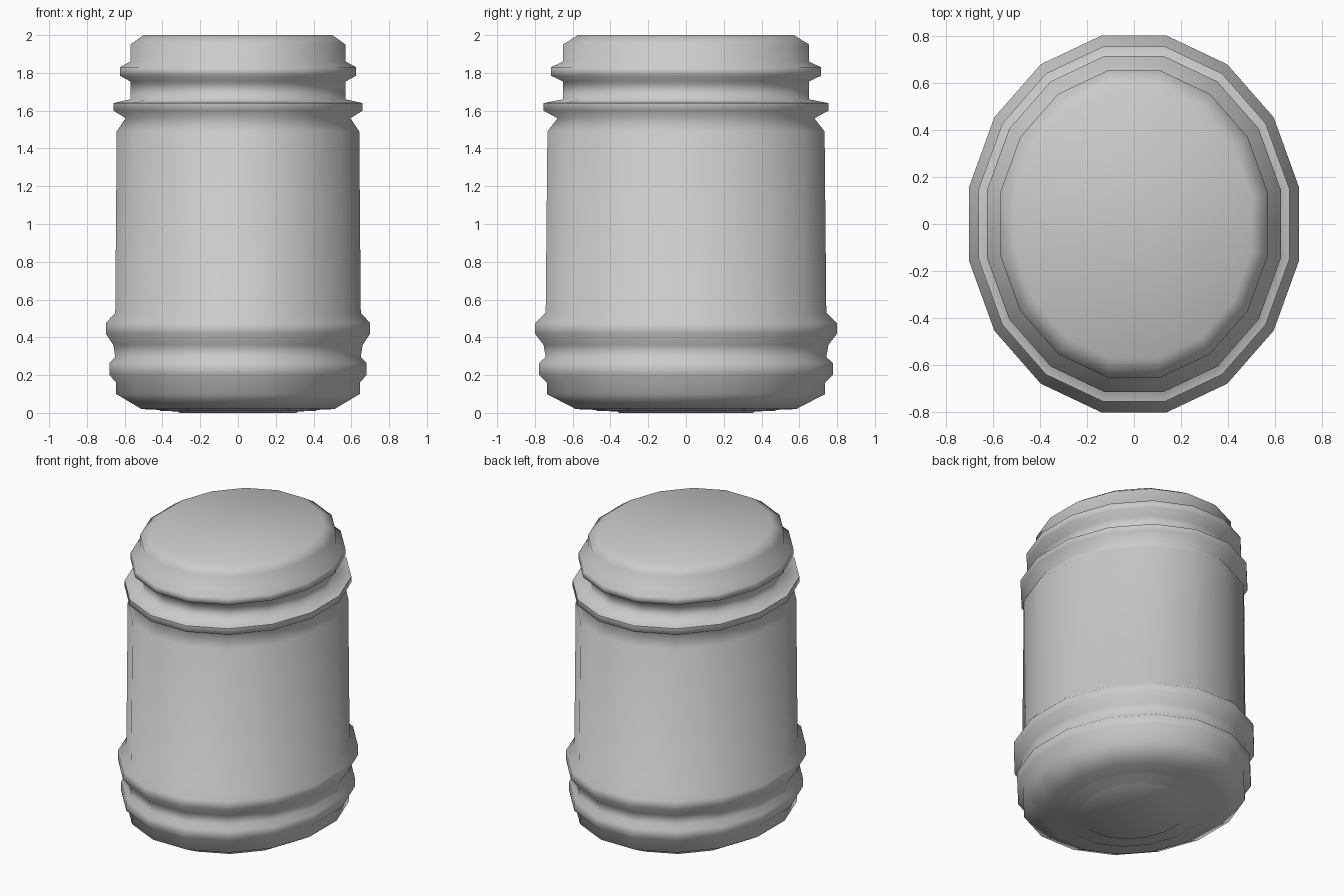
import bpy, bmesh, math

if "Cube" in bpy.data.objects:
    bpy.data.objects.remove(bpy.data.objects["Cube"])

SIDES = 16
HALF = math.pi / SIDES
Y_SCALE = 0.80 / 0.70      # oval cross-section, deeper than wide


def lathe(name, profile, cap_first=False, cap_last=False):
    """Sweep (half width, z) points round an oval 16-sided section."""
    bm = bmesh.new()
    rings = []
    for w, z in profile:
        r = w / math.cos(HALF)
        rings.append([bm.verts.new((r * math.cos(HALF + 2 * HALF * i),
                                    r * Y_SCALE * math.sin(HALF + 2 * HALF * i), z))
                      for i in range(SIDES)])
    for a, b in zip(rings, rings[1:]):
        for i in range(SIDES):
            j = (i + 1) % SIDES
            bm.faces.new((a[i], a[j], b[j], b[i]))
    if cap_first:
        bm.faces.new(rings[0][::-1])
    if cap_last:
        bm.faces.new(rings[-1])
    for f in bm.faces:
        f.smooth = True
    mesh = bpy.data.meshes.new(name)
    bm.to_mesh(mesh)
    bm.free()
    obj = bpy.data.objects.new(name, mesh)
    bpy.context.collection.objects.link(obj)
    return obj


# Jar body: stepped base, two lower ribs, straight wall, shoulder rib
lathe("jar_body", [
    (0.31, 0.0), (0.32, 0.008), (0.41, 0.01), (0.42, 0.016), (0.51, 0.02),
    (0.645, 0.10), (0.645, 0.16), (0.68, 0.20), (0.68, 0.265),
    (0.65, 0.295), (0.66, 0.36), (0.70, 0.42), (0.70, 0.475),
    (0.65, 0.53), (0.642, 1.49), (0.595, 1.56), (0.66, 1.60), (0.66, 1.64),
], cap_first=True)

# Neck and lid: groove, lid rib, chamfered flat top
lathe("lid", [
    (0.66, 1.64), (0.57, 1.66), (0.57, 1.755), (0.625, 1.785),
    (0.625, 1.83), (0.57, 1.86), (0.57, 1.95), (0.50, 2.0),
], cap_last=True)
